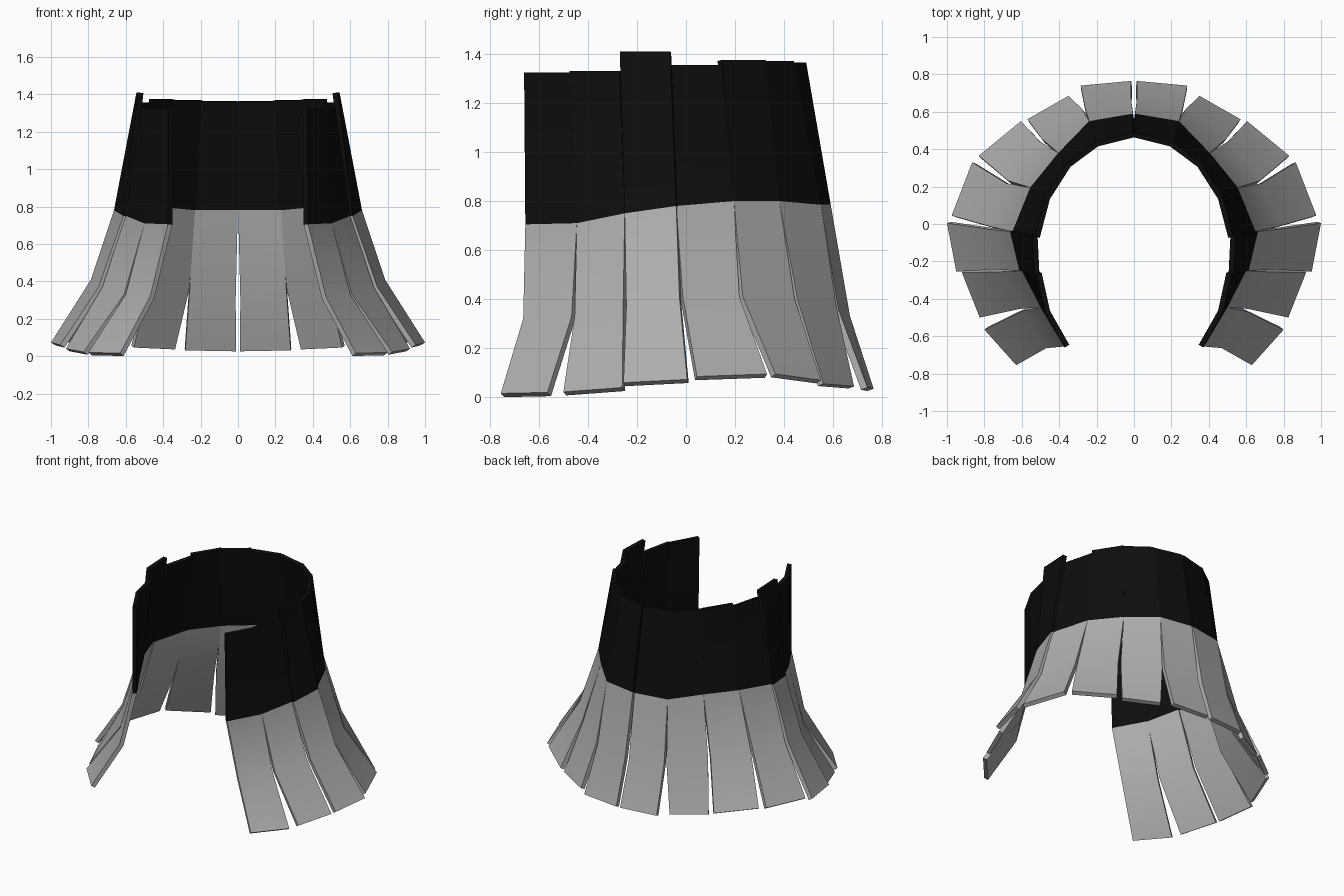
import bpy
import math
from mathutils import Vector

if "Cube" in bpy.data.objects:
    bpy.data.objects.remove(bpy.data.objects["Cube"], do_unlink=True)


def make_material(name, value):
    material = bpy.data.materials.new(name)
    material.use_nodes = True
    color = (value, value, value, 1)
    material.diffuse_color = color
    material.node_tree.nodes["Principled BSDF"].inputs["Base Color"].default_value = color
    return material


grey = make_material("plain grey", 0.42)
black = make_material("matte black", 0.004)

# Shared seams in hundredths of a unit, from the open front round to the back centre
top_seams = [(37, -66), (47.5, -47.5), (52, -27), (53, -6.5),
             (47.5, 14.5), (36, 32.5), (20.5, 44), (0.5, 49)]
split_seams = [(37.5, -65.5), (50, -44.5), (60, -25), (65, -4),
               (55.5, 19.5), (40.5, 38), (24, 55), (0.6, 59)]
knee_seams = [(46.5, -67), (60.5, -46), (73, -25), (77.5, -2),
              (68, 22.5), (50, 45), (27, 62), (0.8, 67)]
split_heights = [70.5, 71, 75, 78, 80, 80, 78.5, 78.5]
knee_heights = [32, 33, 37, 41, 41, 40, 36, 33]

# Each plank fans apart at its lower end: front corner, back corner
lower_ends = [((63, -75.5), (80, -56.5)), ((82.5, -50), (92, -26)),
              ((95, -25.5), (100, 0.5)), ((97.5, 4.5), (86.5, 33)),
              ((83, 36.5), (60.5, 55)), ((57, 56), (35, 68.5)),
              ((28.5, 74), (1.5, 76.5))]
lower_heights = [(1.6, 2), (2.2, 4), (6, 7.3), (8.5, 9.5), (9.5, 7), (5.5, 4.5), (4, 3.5)]
top_heights = [132.5, 133, 141, 135.5, 137.5, 137, 136.5]
plank_names = ["front_edge", "front_side", "side", "middle_side",
               "rear_side", "rear_corner", "rear_centre"]


def point(xy, height):
    return Vector((xy[0], xy[1], height)) / 100


def build_plank(index, name):
    """One bent plank and its mirrored twin."""
    seams = (index, index + 1)
    rows = [
        [point(xy, z) for xy, z in zip(lower_ends[index], lower_heights[index])],
        [point(knee_seams[s], knee_heights[s]) for s in seams],
        [point(split_seams[s], split_heights[s]) for s in seams],
        [point(top_seams[s], top_heights[index]) for s in seams],
    ]
    # Narrow the knee slightly so that the gaps open downwards
    front, back = rows[1]
    rows[1] = [front.lerp(back, 0.03), back.lerp(front, 0.03)]
    # The raised side plank overlaps its neighbours
    if name == "side":
        for row in rows[1:]:
            for corner in row:
                corner.x += 0.013

    corners = [corner for row in rows for corner in row]
    faces = [(i, i + 1, i + 3, i + 2) for i in range(0, len(corners) - 2, 2)]
    mesh = bpy.data.meshes.new(name + "_planks")
    mesh.from_pydata(corners, [], faces)
    mesh.materials.append(grey)
    mesh.materials.append(black)
    mesh.polygons[-1].material_index = 1  # dark upper half
    plank = bpy.data.objects.new(name + "_planks", mesh)
    bpy.context.collection.objects.link(plank)

    # Thickness inwards, then the opposite side
    solid = plank.modifiers.new("Thickness", "SOLIDIFY")
    solid.thickness = 0.028
    solid.offset = -1
    mirror = plank.modifiers.new("Mirror", "MIRROR")
    mirror.use_clip = False
    mirror.use_mirror_merge = False

    bpy.ops.object.select_all(action="DESELECT")
    plank.select_set(True)
    bpy.context.view_layer.objects.active = plank
    bpy.ops.object.convert(target="MESH")
    bpy.ops.object.shade_smooth_by_angle(angle=math.radians(40))


for index, name in enumerate(plank_names):
    build_plank(index, name)
